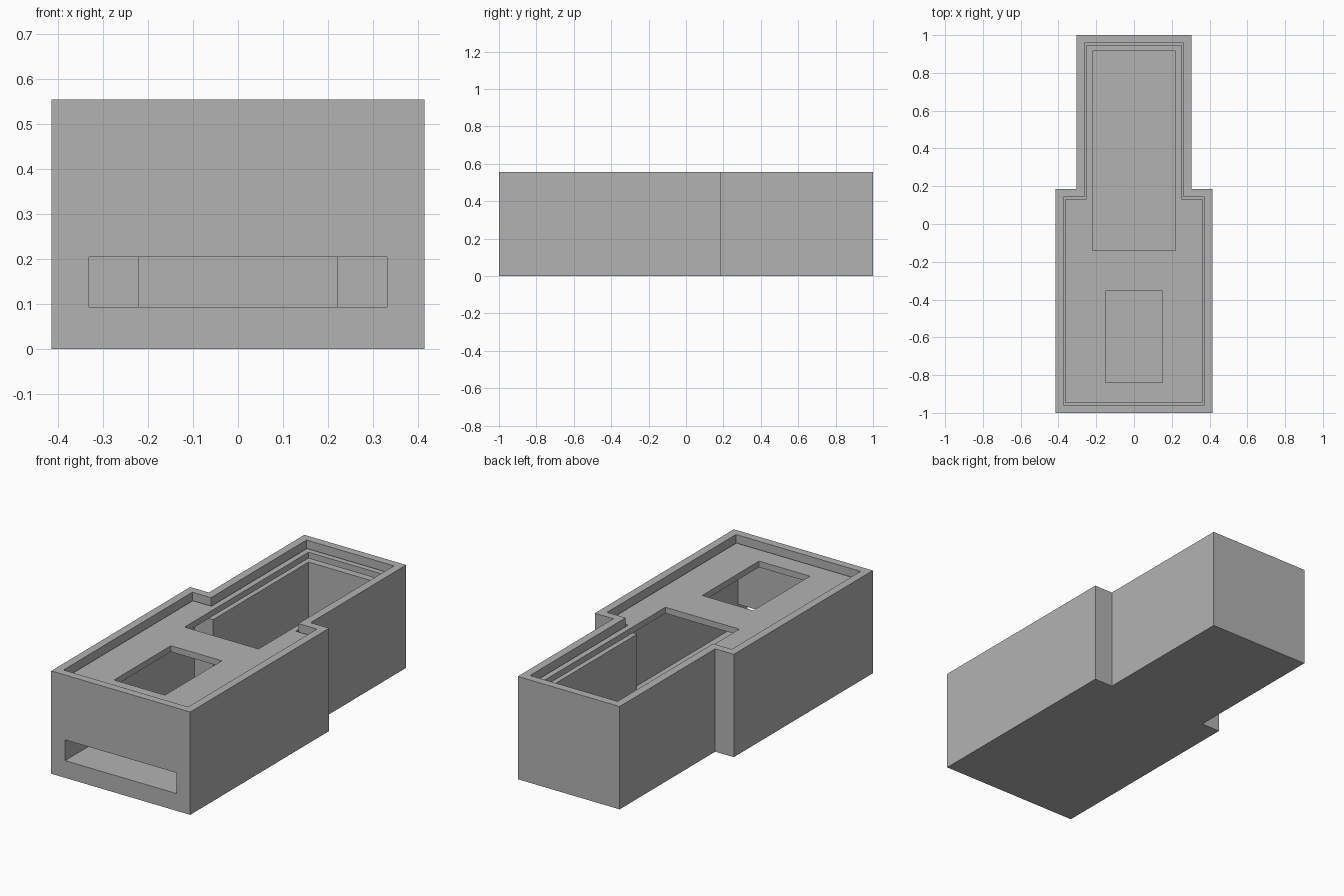
import bpy
import bmesh

cube = bpy.data.objects.get("Cube")
if cube:
    bpy.data.objects.remove(cube, do_unlink=True)

# Single grey plastic
grey = bpy.data.materials.new("grey plastic")
grey.use_nodes = True
colour = (0.45, 0.45, 0.45, 1)
grey.diffuse_color = colour
grey.node_tree.nodes["Principled BSDF"].inputs["Base Color"].default_value = colour

HEIGHT, FLOOR, LEDGE = 0.555, 0.093, 0.462
LID_BOTTOM, LID_TOP = 0.482, 0.515
ABOVE = HEIGHT + 0.1


def prism(name, outline, z0, z1):
    """Extrude a flat outline from z0 up to z1."""
    bm = bmesh.new()
    base = bm.faces.new([bm.verts.new((x, y, z0)) for x, y in outline])
    top = bmesh.ops.extrude_face_region(bm, geom=[base])["geom"]
    bmesh.ops.translate(bm, vec=(0, 0, z1 - z0),
                        verts=[v for v in top if isinstance(v, bmesh.types.BMVert)])
    bmesh.ops.recalc_face_normals(bm, faces=bm.faces)
    mesh = bpy.data.meshes.new(name)
    bm.to_mesh(mesh)
    bm.free()
    mesh.materials.append(grey)
    obj = bpy.data.objects.new(name, mesh)
    bpy.context.collection.objects.link(obj)
    return obj


def stepped(inset):
    """Wide front and narrow back outline, moved inwards by inset."""
    wide, narrow = 0.415 - inset, 0.304 - inset
    end, step = 1 - inset, 0.185 - inset
    right = [(wide, -end), (wide, step), (narrow, step), (narrow, end)]
    return right + [(-x, y) for x, y in reversed(right)]


def rect(half, y0, y1):
    return [(-half, y0), (half, y0), (half, y1), (-half, y1)]


def cut(target, *cutters):
    """Subtract each cutter from the target and discard it."""
    bpy.context.view_layer.objects.active = target
    for cutter in cutters:
        cutter.hide_render = True
        mod = target.modifiers.new("cut", 'BOOLEAN')
        mod.operation = 'DIFFERENCE'
        mod.solver = 'EXACT'
        mod.object = cutter
        bpy.ops.object.modifier_apply(modifier=mod.name)
        bpy.data.objects.remove(cutter, do_unlink=True)


# Case: stepped box with a lid seat, a deep cavity and a front slot
case = prism("case", stepped(0), 0, HEIGHT)
cut(case,
    prism("lid_seat_cutter", stepped(0.043), LEDGE, ABOVE),
    prism("cavity_cutter", stepped(0.083), FLOOR, ABOVE),
    prism("slot_cutter", rect(0.332, -1.1, -0.8), FLOOR, 0.205))

# Lid: loose plate inside the rim with two openings
lid = prism("lid", stepped(0.052), LID_BOTTOM, LID_TOP)
cut(lid,
    prism("back_opening_cutter", rect(0.221, -0.14, 0.917), FLOOR, ABOVE),
    prism("front_window_cutter", rect(0.152, -0.84, -0.355), FLOOR, ABOVE))
